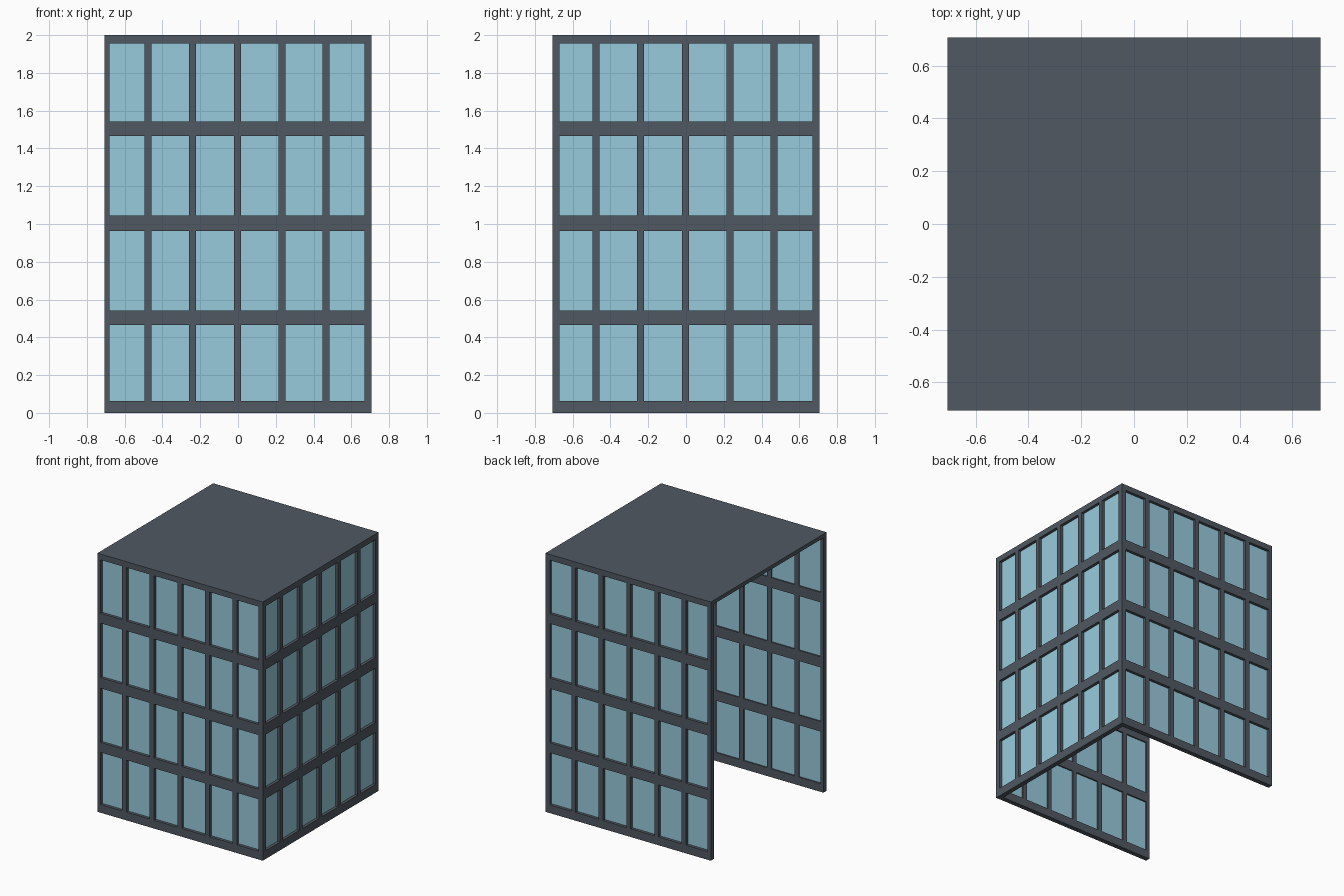
import bpy, bmesh
from mathutils import Matrix, Vector

if "Cube" in bpy.data.objects:
    bpy.data.objects.remove(bpy.data.objects["Cube"])

H = 0.707          # half footprint
T = 0.037          # wall thickness
ROOF = 0.03        # roof slab thickness
TOP = 2.0 - ROOF

def material(name, rgb):
    m = bpy.data.materials.new(name)
    m.diffuse_color = (*rgb, 1)
    m.use_nodes = True
    m.node_tree.nodes["Principled BSDF"].inputs["Base Color"].default_value = m.diffuse_color
    return m

FRAME = material("dark_frame", (0.08, 0.098, 0.12))
GLASS = material("blue_glass", (0.31, 0.60, 0.715))

def finish(bm, name, mat):
    bmesh.ops.recalc_face_normals(bm, faces=bm.faces)
    me = bpy.data.meshes.new(name)
    bm.to_mesh(me)
    bm.free()
    me.materials.append(mat)
    ob = bpy.data.objects.new(name, me)
    bpy.context.collection.objects.link(ob)
    return ob

def box(name, lo, hi, mat):
    bm = bmesh.new()
    lo, hi = Vector(lo), Vector(hi)
    bmesh.ops.create_cube(bm, size=1, matrix=Matrix.Translation((lo + hi) / 2)
                          @ Matrix.Diagonal((*(hi - lo), 1)))
    return finish(bm, name, mat)

def lattice(name, us, zs, windows_u, windows_z, place):
    """Flat grid with window cells left open, extruded to wall thickness."""
    bm = bmesh.new()
    vs = [[bm.verts.new(place(u, 0, z)) for z in zs] for u in us]
    for i in range(len(us) - 1):
        for j in range(len(zs) - 1):
            if i in windows_u and j in windows_z:
                continue
            bm.faces.new((vs[i][j], vs[i + 1][j], vs[i + 1][j + 1], vs[i][j + 1]))
    loose = [v for v in bm.verts if not v.link_faces]
    bmesh.ops.delete(bm, geom=loose, context='VERTS')
    ext = bmesh.ops.extrude_face_region(bm, geom=bm.faces[:], use_keep_orig=True)
    shift = place(0, T, 0) - place(0, 0, 0)
    bmesh.ops.translate(bm, vec=shift,
                        verts=[g for g in ext["geom"] if isinstance(g, bmesh.types.BMVert)])
    bmesh.ops.dissolve_limit(bm, angle_limit=0.01, verts=bm.verts[:], edges=bm.edges[:])
    return finish(bm, name, FRAME)

# Window edges along a wall, and sill / head heights
mullions = [e for c in (-0.477, -0.242, -0.003, 0.233, 0.467) for e in (c - 0.0185, c + 0.0185)]
heights = [0, 0.064, 0.466, 0.543, 0.962, 1.044, 1.465, 1.542, 1.955, TOP]
rows = range(1, 9, 2)

# Front and back walls run the full width
long_u = [-H, -0.68] + mullions + [H - T, H]
for name, s in (("front", -1), ("back", 1)):
    lattice(name + "_wall_frame", long_u, heights, range(1, 13, 2), rows,
            lambda u, d, z: Vector((u, s * (H - d), z)))
    y0, y1 = sorted((s * (H - 0.022), s * (H - 0.026)))
    box(name + "_glass", (-H + 0.01, y0, 0.03), (H - T + 0.005, y1, 1.965), GLASS)

# Right wall fits between them; the left side stays open
short_u = [-H + T] + mullions + [H - T]
lattice("right_wall_frame", short_u, heights, range(0, 12, 2), rows,
        lambda u, d, z: Vector((H - d, u, z)))
box("right_glass", (H - 0.026, -H + T, 0.03), (H - 0.022, H - T, 1.965), GLASS)

# Flat roof slab
box("roof", (-H, -H, TOP), (H, H, 2.0), FRAME)
